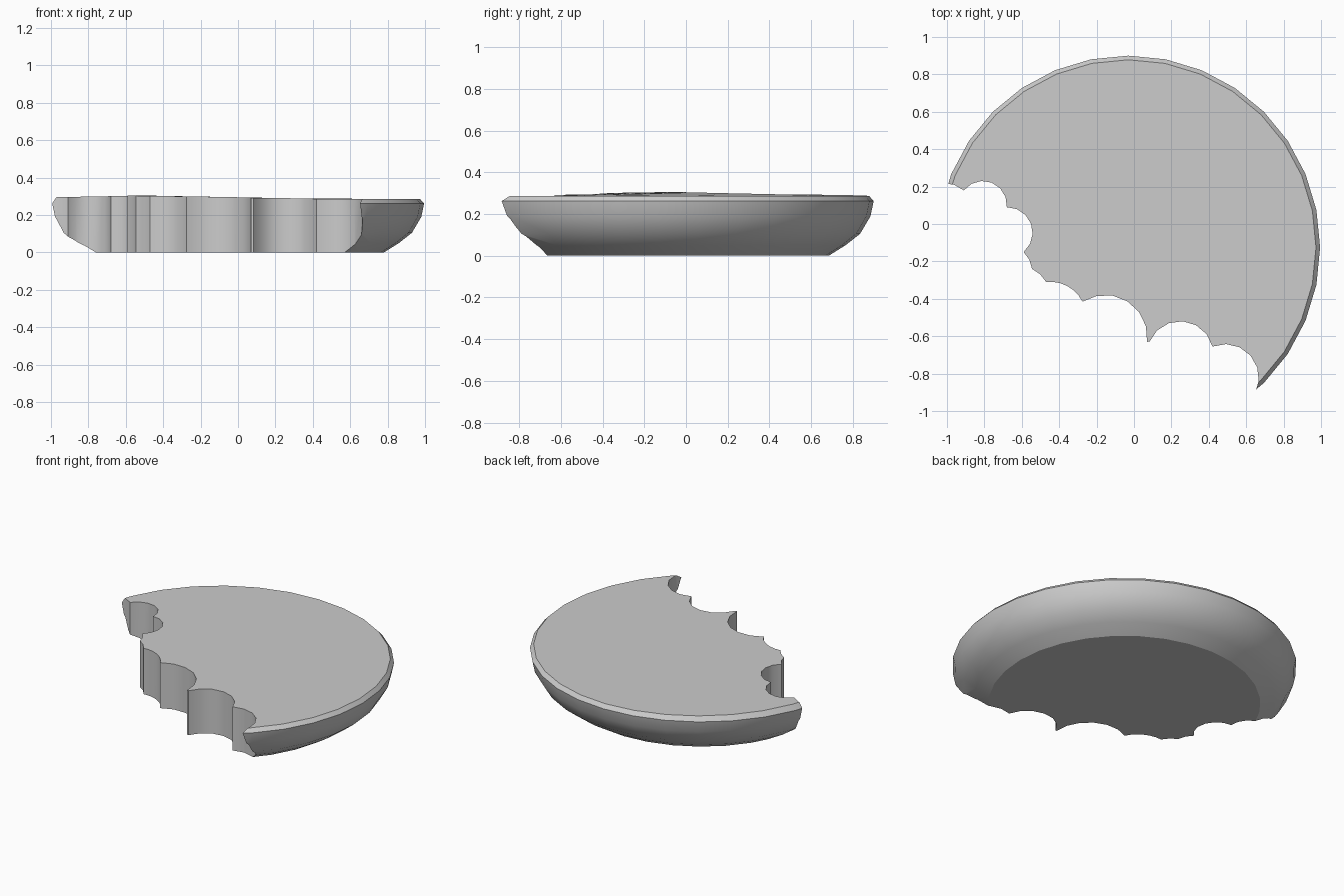
import bpy, bmesh, math
from mathutils import Vector

if "Cube" in bpy.data.objects:
    bpy.data.objects.remove(bpy.data.objects["Cube"])

CENTRE = Vector((-0.03, -0.125, 0))
SIDES = 32


def make_object(name, bm):
    bmesh.ops.recalc_face_normals(bm, faces=bm.faces)
    mesh = bpy.data.meshes.new(name)
    bm.to_mesh(mesh)
    bm.free()
    obj = bpy.data.objects.new(name, mesh)
    bpy.context.collection.objects.link(obj)
    return obj


def arc(a, m, b, n=6):
    """Circular arc from a to b through m, without its last point."""
    (ax, ay), (mx, my), (bx, by) = a, m, b
    d = 2 * (ax * (my - by) + mx * (by - ay) + bx * (ay - my))
    sa, sm, sb = ax*ax + ay*ay, mx*mx + my*my, bx*bx + by*by
    cx = (sa * (my - by) + sm * (by - ay) + sb * (ay - my)) / d
    cy = (sa * (bx - mx) + sm * (ax - bx) + sb * (mx - ax)) / d
    r = math.hypot(ax - cx, ay - cy)
    t0 = math.atan2(ay - cy, ax - cx)
    sweep = (math.atan2(by - cy, bx - cx) - t0) % math.tau
    if (math.atan2(my - cy, mx - cx) - t0) % math.tau > sweep:
        sweep -= math.tau
    return [(cx + r * math.cos(t0 + sweep * i / n),
             cy + r * math.sin(t0 + sweep * i / n)) for i in range(n)]


# Round body turned from a rim profile (radius, height)
profile = [(0.81, 0), (0.89, 0.05), (0.96, 0.105), (1.01, 0.19),
           (1.025, 0.262), (1.003, 0.286)]
bm = bmesh.new()
rings = [[bm.verts.new(CENTRE + Vector((r * math.cos(math.tau * i / SIDES),
                                        r * math.sin(math.tau * i / SIDES), z)))
          for i in range(SIDES)] for r, z in profile]
for low, high in zip(rings, rings[1:]):
    for i in range(SIDES):
        j = (i + 1) % SIDES
        bm.faces.new((low[i], low[j], high[j], high[i]))
bm.faces.new(rings[0][::-1])
bm.faces.new(rings[-1])
body = make_object("bitten_biscuit", bm)

# Bite cutter: a chain of tooth arcs, each given by its middle and end
start = (-1.03, 0.215)
teeth = [((-0.96, 0.21), (-0.91, 0.18)), ((-0.80, 0.23), (-0.68, 0.09)),
         ((-0.55, 0.0), (-0.59, -0.15)), ((-0.56, -0.19), (-0.545, -0.24)),
         ((-0.50, -0.27), (-0.47, -0.31)), ((-0.36, -0.33), (-0.275, -0.415)),
         ((-0.05, -0.405), (0.07, -0.63)), ((0.076, -0.629), (0.082, -0.63)),
         ((0.26, -0.52), (0.42, -0.655)), ((0.61, -0.69), (0.645, -0.91))]
outline = []
for mid, end in teeth:
    n = 6 if math.dist(start, end) > 0.15 else 2
    outline += arc(start, mid, end, n)
    start = end
outline += [start, (0.63, -1.4), (-1.4, -1.4), (-1.4, 0.215)]
bm = bmesh.new()
base = bm.faces.new([bm.verts.new((x, y, -0.2)) for x, y in outline])
top = bmesh.ops.extrude_face_region(bm, geom=[base])["geom"]
bmesh.ops.translate(bm, vec=(0, 0, 0.8),
                    verts=[v for v in top if isinstance(v, bmesh.types.BMVert)])
cutter = make_object("bite_cutter", bm)
cutter.hide_render = True

bpy.context.view_layer.objects.active = body
body.select_set(True)
cut = body.modifiers.new("bite", 'BOOLEAN')
cut.operation = 'DIFFERENCE'
cut.solver = 'EXACT'
cut.object = cutter
bpy.ops.object.modifier_apply(modifier=cut.name)
bpy.data.objects.remove(cutter)

# Top swells slightly toward the middle of the bite
for v in body.data.vertices:
    if v.co.z > 0.28:
        d = math.dist(v.co[:2], (-0.5, -0.08))
        v.co.z += 0.02 * max(0, 1 - d / 1.1)

bpy.ops.object.shade_smooth_by_angle(angle=math.radians(30))
